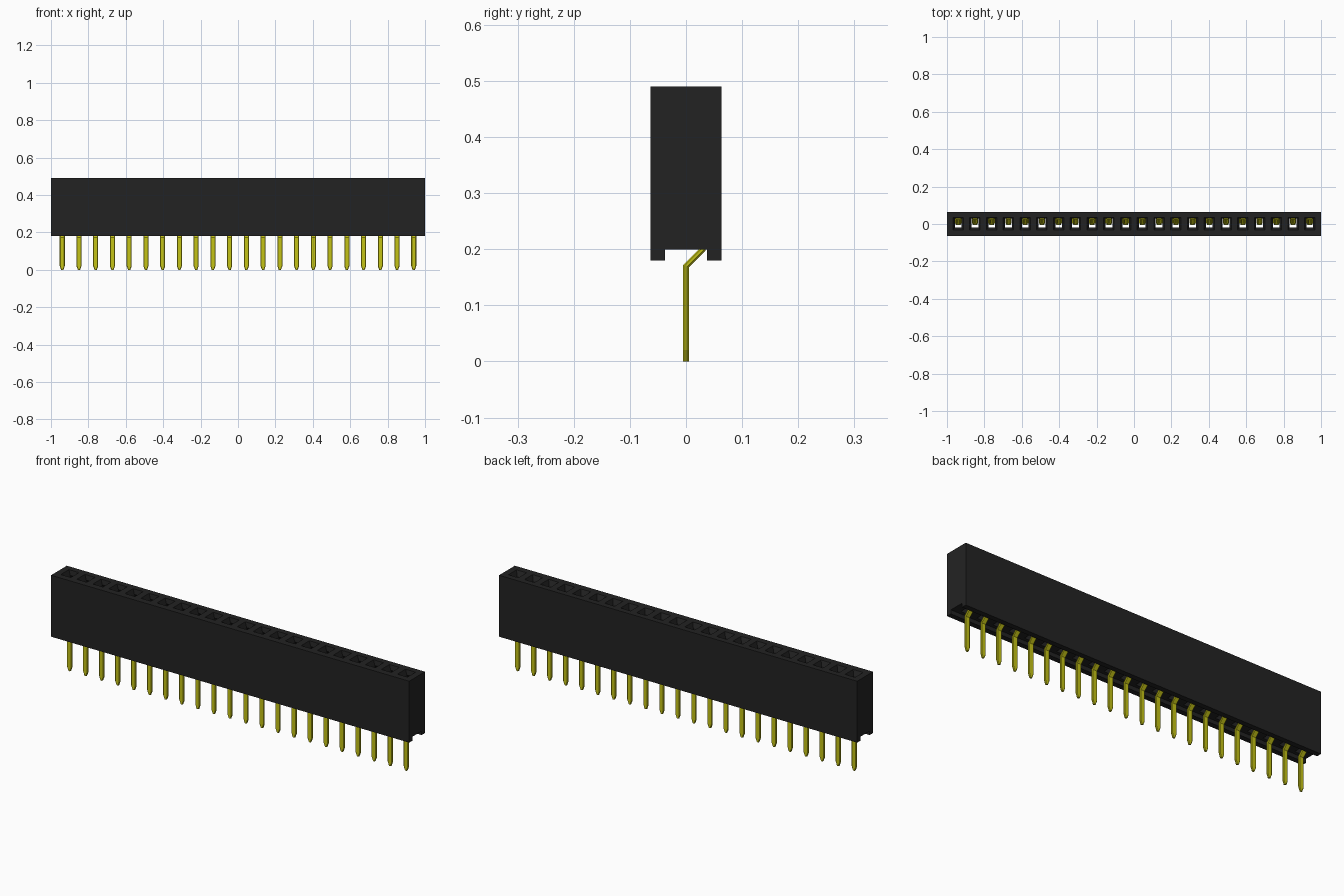
import bpy, bmesh, math

cube = bpy.data.objects.get("Cube")
if cube:
    bpy.data.objects.remove(cube, do_unlink=True)

COUNT, PITCH = 22, 0.0895
HALF_Y, TOP, BOTTOM, FLOOR, CHANNEL = 0.063, 0.49, 0.18, 0.20, 0.037


def material(name, rgb):
    m = bpy.data.materials.new(name)
    m.use_nodes = True
    m.diffuse_color = (*rgb, 1)
    bsdf = m.node_tree.nodes["Principled BSDF"]
    bsdf.inputs["Base Color"].default_value = (*rgb, 1)
    bsdf.inputs["Roughness"].default_value = 0.6
    return m


def finish(name, bm, mat):
    bmesh.ops.remove_doubles(bm, verts=bm.verts, dist=1e-5)
    bmesh.ops.recalc_face_normals(bm, faces=bm.faces)
    me = bpy.data.meshes.new(name)
    bm.to_mesh(me)
    bm.free()
    me.materials.append(mat)
    ob = bpy.data.objects.new(name, me)
    bpy.context.collection.objects.link(ob)
    return ob


def loft(bm, rings, caps=False):
    """Join successive closed rings of points with quads."""
    rows = [[bm.verts.new(p) for p in r] for r in rings]
    n = len(rows[0])
    for a, b in zip(rows, rows[1:]):
        for i in range(n):
            j = (i + 1) % n
            bm.faces.new((a[i], a[j], b[j], b[i]))
    if caps:
        bm.faces.new(rows[0])
        bm.faces.new(rows[-1])


def rect(x0, x1, y0, y1, z):
    return [(x0, y0, z), (x1, y0, z), (x1, y1, z), (x0, y1, z)]


black = material("black plastic", (0.0165, 0.0165, 0.0165))
gold = material("yellow metal", (0.56, 0.55, 0.008))
centres = [(i - (COUNT - 1) / 2) * PITCH for i in range(COUNT)]

# Housing: one cell per socket, with a funnel and a cavity down to the channel
bm = bmesh.new()
for i, c in enumerate(centres):
    x0 = -1 if i == 0 else c - PITCH / 2
    x1 = 1 if i == COUNT - 1 else c + PITCH / 2
    loft(bm, [rect(x0, x1, -HALF_Y, HALF_Y, TOP),
              rect(c - 0.028, c + 0.028, -0.031, 0.034, TOP),
              rect(c - 0.018, c + 0.018, -0.020, 0.030, TOP - 0.025),
              rect(c - 0.018, c + 0.018, -0.020, 0.036, TOP - 0.035),
              rect(c - 0.018, c + 0.018, -0.020, 0.036, FLOOR),
              rect(x0, x1, -CHANNEL, CHANNEL, FLOOR)])
    # Channel wall, foot and outer wall on each long side
    for s in (-1, 1):
        path = [(s * CHANNEL, FLOOR), (s * CHANNEL, BOTTOM),
                (s * HALF_Y, BOTTOM), (s * HALF_Y, TOP)]
        for (ya, za), (yb, zb) in zip(path, path[1:]):
            bm.faces.new([bm.verts.new(p) for p in
                          ((x0, ya, za), (x1, ya, za), (x1, yb, zb), (x0, yb, zb))])
# End walls
side = [(HALF_Y, TOP), (HALF_Y, BOTTOM), (CHANNEL, BOTTOM), (CHANNEL, FLOOR)]
outline = side + [(-y, z) for y, z in reversed(side)]
for x in (-1, 1):
    bm.faces.new([bm.verts.new((x, y, z)) for y, z in outline])
finish("housing", bm, black)


def pin_ring(y, z, half, angle):
    """Chamfered strip section, mitred across the path at a bend."""
    t, ch = 0.005, 0.003
    k = 1 / math.cos(angle)
    corners = [(-half + ch, -t), (half - ch, -t), (half, -t + ch), (half, t - ch),
               (half - ch, t), (-half + ch, t), (-half, t - ch), (-half, -t + ch)]
    return [(x, y + n * k * math.cos(angle), z - n * k * math.sin(angle))
            for x, n in corners]


# Contact: tapered tail, slanted bend, upright blade and two spring arms
bm = bmesh.new()
bend = math.radians(22.5)
loft(bm, [pin_ring(0, 0, 0.006, 0), pin_ring(0, 0.02, 0.0135, 0),
          pin_ring(0, 0.17, 0.0135, bend), pin_ring(0.030, 0.20, 0.0135, bend),
          pin_ring(0.030, 0.42, 0.0135, 0)], caps=True)
for s in (-1, 1):
    loft(bm, [rect(s * 0.012, s * 0.017, 0.002, 0.030, 0.26),
              rect(s * 0.003, s * 0.007, 0.004, 0.024, 0.40),
              rect(s * 0.010, s * 0.014, 0.004, 0.024, 0.44)], caps=True)
first = finish("contact_pin_01", bm, gold)
first.location.x = centres[0]
for i, c in enumerate(centres[1:], 2):
    pin = bpy.data.objects.new(f"contact_pin_{i:02d}", first.data)
    pin.location.x = c
    bpy.context.collection.objects.link(pin)
